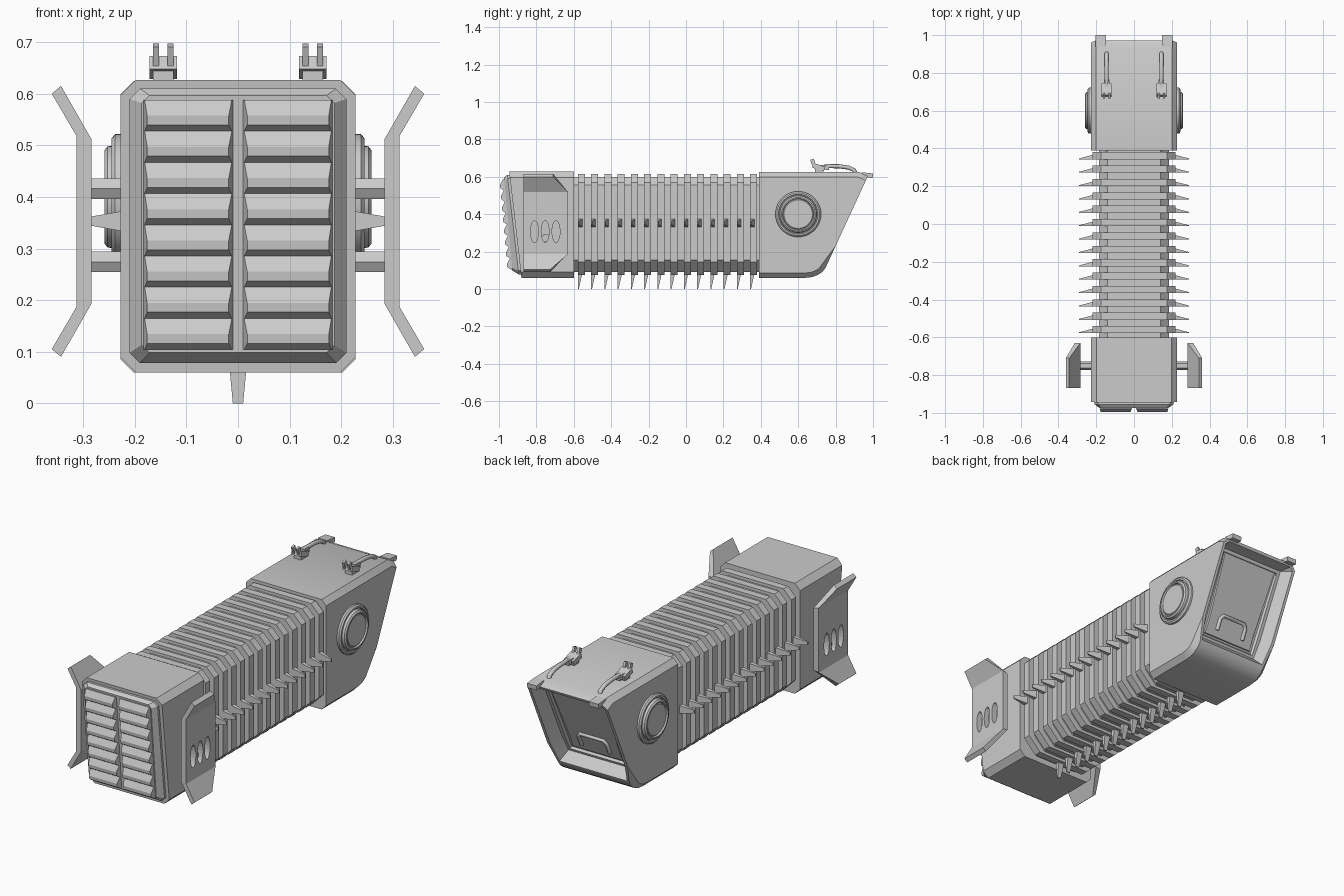
import bpy, bmesh, math
from mathutils import Matrix, Vector

if "Cube" in bpy.data.objects:
    bpy.data.objects.remove(bpy.data.objects["Cube"])


def finish(name, bm, mirror=False, smooth=False):
    bmesh.ops.recalc_face_normals(bm, faces=bm.faces)
    me = bpy.data.meshes.new(name)
    bm.to_mesh(me)
    bm.free()
    ob = bpy.data.objects.new(name, me)
    bpy.context.collection.objects.link(ob)
    if smooth:
        bpy.ops.object.select_all(action='DESELECT')
        ob.select_set(True)
        bpy.context.view_layer.objects.active = ob
        bpy.ops.object.shade_smooth_by_angle(angle=math.radians(30))
    if mirror:
        ob.modifiers.new("mirror", 'MIRROR')
    return ob


def add_loft(bm, rings):
    vs = [[bm.verts.new(p) for p in r] for r in rings]
    n = len(vs[0])
    for a, b in zip(vs, vs[1:]):
        for i in range(n):
            j = (i + 1) % n
            bm.faces.new((a[i], a[j], b[j], b[i]))
    bm.faces.new(vs[0])
    bm.faces.new(vs[-1])


def loft(name, rings, **kw):
    bm = bmesh.new()
    add_loft(bm, rings)
    return finish(name, bm, **kw)


def box(name, c, size, rx=0, **kw):
    bm = bmesh.new()
    bmesh.ops.create_cube(bm, size=1, matrix=Matrix.Translation(c)
                          @ Matrix.Rotation(rx, 4, 'X') @ Matrix.Diagonal((*size, 1)))
    return finish(name, bm, **kw)


def section(hx, z0, z1, top, bot, y):
    """Chamfered rectangle; y is a function of z."""
    pts = [(-hx + bot, z0), (hx - bot, z0), (hx, z0 + bot), (hx, z1 - top),
           (hx - top, z1), (-hx + top, z1), (-hx, z1 - top), (-hx, z0 + bot)]
    return [(x, y(z), z) for x, z in pts]


def tube(name, paths, r):
    cu = bpy.data.curves.new(name, 'CURVE')
    cu.dimensions = '3D'
    cu.bevel_depth = r
    cu.bevel_resolution = 2
    cu.use_fill_caps = True
    for path in paths:
        s = cu.splines.new('POLY')
        s.points.add(len(path) - 1)
        for p, co in zip(s.points, path):
            p.co = (*co, 1)
    ob = bpy.data.objects.new(name, cu)
    bpy.context.collection.objects.link(ob)


# Front block with a sloped face
slope = lambda z: -0.88 - 0.115 * (z - 0.06)
loft("front_block", [section(0.228, 0.06, 0.627, 0.03, 0.03, lambda z: -0.6),
                     section(0.228, 0.06, 0.627, 0.03, 0.03, slope)])

# Tapered grille frame and louvres
face = lambda z: -0.955 - 0.088 * (z - 0.11)
loft("grille_frame", [section(0.21, 0.078, 0.61, 0.02, 0.02, lambda z: slope(z) + 0.02),
                      section(0.21, 0.078, 0.61, 0.02, 0.02, lambda z: slope(z) - 0.012),
                      section(0.187, 0.098, 0.597, 0.015, 0.015, lambda z: face(z) + 0.025)])
bm = bmesh.new()
for i in range(8):
    z1 = 0.588 - i * 0.0605
    z0 = z1 - 0.0605
    ring = lambda xa, xb, za, zb, d: [(xa, face(za) + d, za), (xb, face(za) + d, za),
                                      (xb, face(zb) + d, zb), (xa, face(zb) + d, zb)]
    add_loft(bm, [ring(0.008, 0.184, z0, z1, 0.03),
                  ring(0.012, 0.181, z0, z1, 0.018),
                  ring(0.018, 0.176, z0 + 0.012, z0 + 0.03, 0)])
finish("grille_louvres", bm, mirror=True)

# Ribbed middle section
loft("rib_core", [section(0.185, 0.09, 0.6, 0.045, 0.065, lambda z, y=y: y) for y in (-0.62, 0.41)])
rib, side, low = bmesh.new(), bmesh.new(), bmesh.new()
for i in range(14):
    y = -0.578 + i * 0.0708
    add_loft(rib, [section(0.22, 0.075, 0.615, 0.045, 0.07, lambda z, v=v: v) for v in (y, y + 0.038)])

    def spike(half, depth):
        return [(-half, y), (half, y), (half, y + depth), (-half, y + depth)]
    add_loft(side, [[(x, v, 0.353 + h) for h, v in spike(half, d)]
                    for x, half, d in ((0.21, 0.022, 0.026), (0.29, 0.008, 0.005))])
    add_loft(low, [[(h, v, z) for h, v in spike(half, d)]
                   for z, half, d in ((0.085, 0.018, 0.024), (0, 0.01, 0.005))])
finish("ribs", rib)
finish("side_spikes", side, mirror=True)
finish("lower_spikes", low)

# Rear block: side profile, chamfered long edges, recessed sloping end
prof = [(0.39, 0.06), (0.64, 0.06), (0.675, 0.064), (0.705, 0.075), (0.73, 0.092),
        (0.747, 0.115), (0.972, 0.603), (0.925, 0.625), (0.39, 0.625)]
bm = bmesh.new()
add_loft(bm, [[(x, y, z) for y, z in prof] for x in (-0.228, 0.228)])
bmesh.ops.recalc_face_normals(bm, faces=bm.faces)
edges = []
for e in bm.edges:
    a, b = (v.co for v in e.verts)
    if abs(a.x - b.x) < 0.01 and abs(a.z - b.z) < 0.1:
        edges.append(e)
bmesh.ops.bevel(bm, geom=edges, offset=0.026, segments=1, affect='EDGES', profile=0.5)
bm.normal_update()
n = Vector((0, 0.488, -0.225)).normalized()
end = max((f for f in bm.faces if f.normal.dot(n) > 0.98), key=lambda f: f.calc_area())
for t, d in ((0.016, 0), (0.03, -0.06), (0.018, 0), (0.008, -0.012), (0.012, 0), (0.005, 0.006)):
    bmesh.ops.inset_individual(bm, faces=[end], thickness=t, depth=d)
finish("rear_block", bm, smooth=True)

# Loop in the rear recess
u = Vector((0, 0.419, 0.908))
base = Vector((0, 0.747, 0.115)) - n * 0.064
tube("rear_loop", [[base + u * s + Vector((x, 0, 0)) for x, s in
                    ((-0.08, 0.1), (-0.08, 0.16), (-0.065, 0.18), (0.065, 0.18), (0.08, 0.16), (0.08, 0.1))]], 0.01)

# Round side caps
rings = [[(x, 0.6 + r * math.cos(k * math.tau / 40), 0.4 + r * math.sin(k * math.tau / 40))
          for k in range(40)]
         for r, x in ((0.122, 0.21), (0.122, 0.238), (0.114, 0.245), (0.106, 0.245), (0.104, 0.238),
                      (0.1, 0.238), (0.098, 0.253), (0.09, 0.259), (0.084, 0.259), (0.081, 0.251), (0.076, 0.255))]
loft("side_cap", rings, mirror=True, smooth=True)

# Side wings with flared ends and three oval holes
wing = [[(a, -0.868, za), (b, -0.868, zb), (b, ye, zb), (a, ye, za)] for a, za, b, zb, ye in
        ((0.343, 0.09, 0.361, 0.105, -0.725), (0.284, 0.193, 0.313, 0.187, -0.63),
         (0.284, 0.512, 0.313, 0.518, -0.63), (0.343, 0.615, 0.361, 0.6, -0.71))]
wing_ob = loft("side_wing", wing)
bm = bmesh.new()
for y in (-0.81, -0.753, -0.695):
    add_loft(bm, [[(x, y + 0.021 * math.cos(k * math.tau / 20), 0.307 + 0.058 * math.sin(k * math.tau / 20))
                   for k in range(20)] for x in (0.26, 0.34)])
cut = finish("hole_cutter", bm)
cut.hide_render = True
cut.display_type = 'WIRE'
mod = wing_ob.modifiers.new("holes", 'BOOLEAN')
mod.operation = 'DIFFERENCE'
mod.solver = 'EXACT'
mod.object = cut
wing_ob.modifiers.new("mirror", 'MIRROR')

# Hexagonal wing struts
bm = bmesh.new()
for z in (0.416, 0.274):
    add_loft(bm, [[(x, -0.75 + 0.023 * math.cos(k * math.pi / 3), z + 0.023 * math.sin(k * math.pi / 3))
                   for k in range(6)] for x in (0.2, 0.29)])
finish("wing_struts", bm, mirror=True)

# Top cables, plugs and rear corner clips
tube("top_cables", [[(s * 0.145, y, z) for y, z in
                     ((0.72, 0.65), (0.76, 0.657), (0.82, 0.656), (0.87, 0.649), (0.9, 0.635), (0.905, 0.615))]
                    for s in (-1, 1)], 0.011)
box("cable_plug", (0.145, 0.71, 0.651), (0.054, 0.065, 0.026), -0.3, mirror=True)
box("plug_neck", (0.145, 0.745, 0.65), (0.03, 0.04, 0.024), -0.1, mirror=True)
box("plug_foot", (0.145, 0.71, 0.632), (0.04, 0.04, 0.03), mirror=True)
for i, x in enumerate((0.131, 0.159)):
    box("plug_prong_%d" % (i + 1), (x, 0.68, 0.675), (0.012, 0.02, 0.04), 0.35, mirror=True)
box("rear_clip", (0.176, 0.968, 0.609), (0.054, 0.062, 0.024), -0.1, mirror=True)
